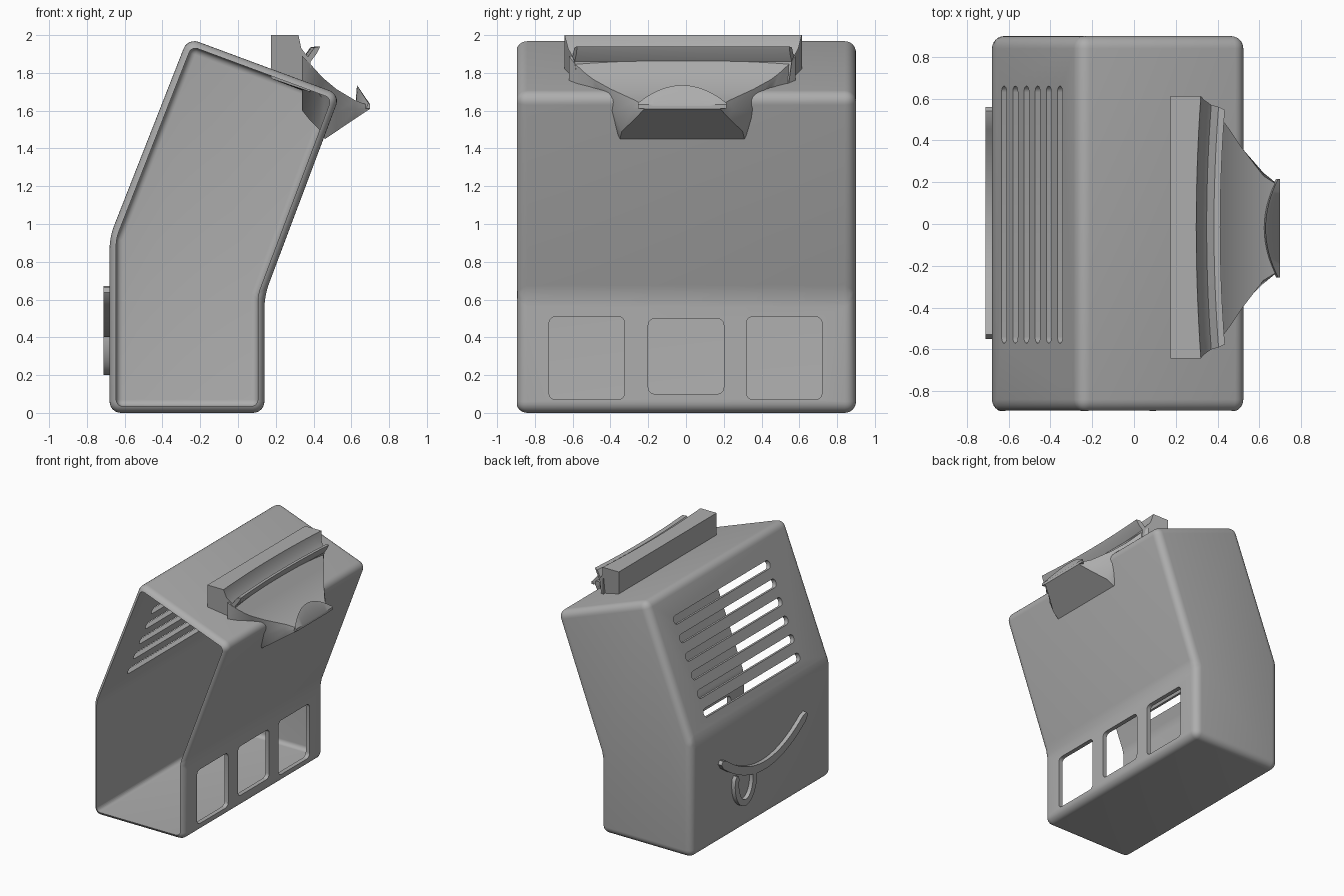
import bpy, bmesh, math
from mathutils import Vector, Matrix

if "Cube" in bpy.data.objects:
    bpy.data.objects.remove(bpy.data.objects["Cube"], do_unlink=True)

grey = bpy.data.materials.new("plain_grey")
grey.use_nodes = True
COLOUR = (0.42, 0.42, 0.42, 1)
grey.diffuse_color = COLOUR
grey.node_tree.nodes["Principled BSDF"].inputs["Base Color"].default_value = COLOUR


def finish(name, bm, smooth=True):
    """Turn a bmesh into a named object."""
    bmesh.ops.recalc_face_normals(bm, faces=bm.faces)
    mesh = bpy.data.meshes.new(name)
    bm.to_mesh(mesh)
    bm.free()
    mesh.materials.append(grey)
    obj = bpy.data.objects.new(name, mesh)
    bpy.context.collection.objects.link(obj)
    if smooth:
        shade(obj)
    return obj


def shade(obj):
    bpy.ops.object.select_all(action='DESELECT')
    obj.select_set(True)
    bpy.context.view_layer.objects.active = obj
    bpy.ops.object.shade_smooth_by_angle(angle=math.radians(35))


def loft(rings):
    """Skin a row of equal closed rings and cap both ends."""
    bm = bmesh.new()
    rows = [[bm.verts.new(p) for p in ring] for ring in rings]
    n = len(rows[0])
    for a, b in zip(rows, rows[1:]):
        for i in range(n):
            j = (i + 1) % n
            bm.faces.new((a[i], a[j], b[j], b[i]))
    bm.faces.new(rows[0])
    bm.faces.new(rows[-1])
    return bm


def prism(profile, y0, y1, radius):
    """Rounded prism from an x-z profile."""
    bm = loft([[(x, y, z) for x, z in profile] for y in (y0, y1)])
    bmesh.ops.recalc_face_normals(bm, faces=bm.faces)
    bmesh.ops.bevel(bm, geom=bm.edges[:], offset=radius, segments=6,
                    profile=0.5, affect='EDGES', clamp_overlap=True)
    return bm


def inset(profile, d):
    """Move every side of a clockwise profile inward by d."""
    pts = [Vector(p) for p in profile]
    out = []
    for i, p in enumerate(pts):
        a = (p - pts[i - 1]).normalized()
        b = (pts[(i + 1) % len(pts)] - p).normalized()
        na, nb = Vector((a.y, -a.x)), Vector((b.y, -b.x))
        out.append(p + (na + nb) * d / (1 + na.dot(nb)))
    return out


def slab(size, radius, matrix):
    """Box whose four edges along local x are rounded."""
    bm = bmesh.new()
    bmesh.ops.create_cube(bm, size=1)
    bmesh.ops.scale(bm, vec=size, verts=bm.verts)
    edges = [e for e in bm.edges
             if abs(e.verts[0].co.x - e.verts[1].co.x) > size[0] / 2]
    bmesh.ops.bevel(bm, geom=edges, offset=radius, segments=5, profile=0.5, affect='EDGES')
    bmesh.ops.transform(bm, matrix=matrix, verts=bm.verts)
    return bm


def cut(target, bm):
    """Subtract a closed shape from the target."""
    cutter = finish("cutter", bm, False)
    cutter.hide_render = True
    mod = target.modifiers.new("cut", 'BOOLEAN')
    mod.operation = 'DIFFERENCE'
    mod.solver = 'EXACT'
    mod.object = cutter
    bpy.context.view_layer.objects.active = target
    bpy.ops.object.modifier_apply(modifier=mod.name)
    bpy.data.objects.remove(cutter, do_unlink=True)


# Bent housing, hollow and open at the front
PROFILE = [(-0.68, 0), (-0.68, 0.93), (-0.266, 1.985), (0.541, 1.686), (0.14, 0.62), (0.14, 0)]
housing = finish("housing", prism(PROFILE, -0.9, 0.9, 0.06), False)
cut(housing, prism(inset(PROFILE, 0.035), -1.2, 0.865, 0.035))

# Vent slots in the leaning wall
tilt = math.atan2(0.414, 1.055)
for i in range(6):
    x = -0.622 + 0.0535 * i
    z = 0.93 + (x + 0.68) / math.tan(tilt)
    place = Matrix.Translation((x, 0.045, z)) @ Matrix.Rotation(tilt, 4, 'Y')
    cut(housing, slab((0.2, 1.23, 0.066), 0.03, place))

# Three windows in the upright wall
for y, w, h, z in ((-0.525, 0.4, 0.44, 0.29), (0, 0.4, 0.4, 0.3), (0.52, 0.4, 0.44, 0.29)):
    cut(housing, slab((0.2, w, h), 0.035, Matrix.Translation((0.12, y, z))))
shade(housing)


# Raised smile and tongue outline
def ribbon(name, path, width, x0=-0.712, x1=-0.67):
    pts = [Vector(p) for p in path]
    rings = []
    for i, p in enumerate(pts):
        t = (pts[min(i + 1, len(pts) - 1)] - pts[max(i - 1, 0)]).normalized()
        s = Vector((-t.y, t.x)) * width / 2
        if i in (0, len(pts) - 1):
            s *= 0.5
        a, b = p + s, p - s
        rings.append([(x0, *a), (x0, *b), (x1, *b), (x1, *a)])
    finish(name, loft(rings))


ys = [-0.54 + 1.09 * i / 28 for i in range(29)]
ribbon("smile", [(y, 0.435 + 0.215 * (y / 0.54) ** 2) for y in ys], 0.065)
angles = [math.radians(155 + 230 * i / 24) for i in range(25)]
ribbon("tongue", [(0.245 + 0.115 * math.cos(a), 0.4 + 0.175 * math.sin(a)) for a in angles], 0.05)

# Cross bar with a hooked rim, bowed and narrowing toward the scoop
BAR = [(0.175, 1.77), (0.175, 2.0), (0.32, 2.0), (0.335, 1.93), (0.37, 1.885),
       (0.405, 1.935), (0.435, 1.94), (0.415, 1.9), (0.385, 1.86), (0.38, 1.7)]
rings = []
for i in range(17):
    t = i / 8 - 1
    ring = []
    for x, z in BAR:
        half = 0.628 - 0.5 * max(0, x - 0.32) - 0.15 * (2 - z) * (x > 0.2)
        bow = 0.022 * (1 - t * t) if x > 0.2 else 0
        ring.append((x - bow, half * t - 0.015, z))
    rings.append(ring)
finish("cross_bar", loft(rings))

# Scoop: each section is x, then half width and height of its top, side and base
SCOOP = [(0.34, (0.6, 1.89), (0.6, 1.75), (0.35, 1.6)),
         (0.38, (0.57, 1.85), (0.56, 1.73), (0.34, 1.55)),
         (0.43, (0.51, 1.795), (0.48, 1.69), (0.33, 1.5)),
         (0.46, (0.47, 1.765), (0.42, 1.64), (0.33, 1.45)),
         (0.52, (0.38, 1.715), (0.36, 1.59), (0.32, 1.49)),
         (0.62, (0.25, 1.655), (0.265, 1.61), (0.25, 1.557)),
         (0.70, (0.2, 1.625), (0.2, 1.615), (0.2, 1.61))]
rings = []
for x, *half in SCOOP:
    right = [(x, w - 0.02, z) for w, z in half]
    left = [(x, -w - 0.02, z) for w, z in reversed(half)]
    rings.append(right + left)
finish("scoop", loft(rings))

# Arched lip at the scoop mouth
rings = []
for i in range(17):
    t = i / 8 - 1
    rise = 1 - t * t
    y = 0.235 * t - 0.02
    rings.append([(0.7, y, 1.612), (0.7, y, 1.632),
                  (0.69 - 0.06 * rise, y, 1.64 + 0.095 * rise),
                  (0.68 - 0.06 * rise, y, 1.612)])
finish("lip", loft(rings))
